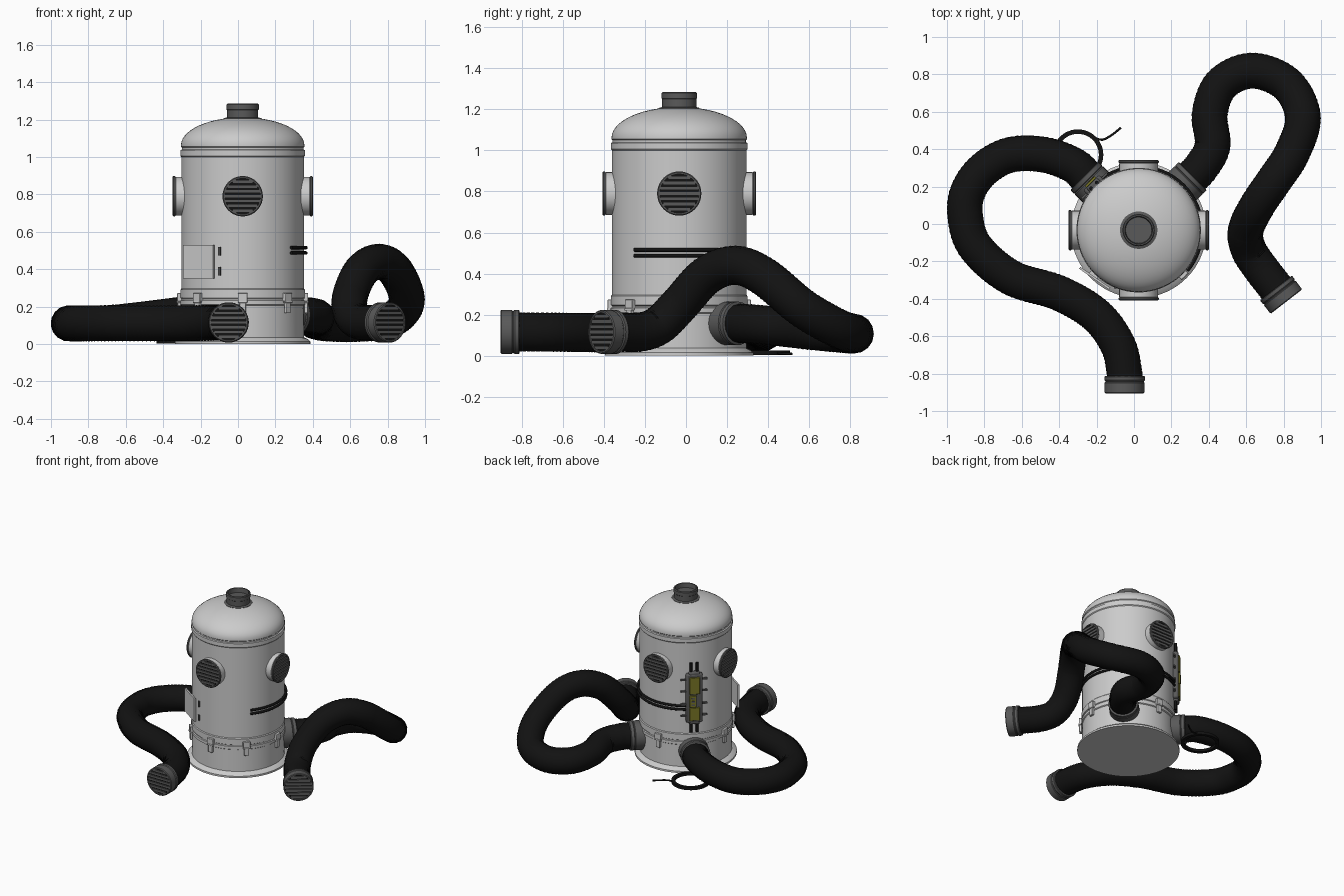
import bpy, bmesh, math
from mathutils import Vector, Matrix

if "Cube" in bpy.data.objects:
    bpy.data.objects.remove(bpy.data.objects["Cube"])

CX, CY = 0.025, -0.033
UP = Vector((0, 0, 1))


def material(name, col):
    m = bpy.data.materials.new(name)
    m.diffuse_color = (*col, 1)
    m.use_nodes = True
    m.node_tree.nodes["Principled BSDF"].inputs["Base Color"].default_value = m.diffuse_color
    return m


BLACK = material("rubber_black", (0.006, 0.006, 0.006))
DARK = material("dark_metal", (0.1, 0.1, 0.1))
OLIVE = material("olive_paint", (0.2, 0.19, 0.02))


def finish(name, bm, mat=None, matrix=None, angle=35):
    bmesh.ops.recalc_face_normals(bm, faces=bm.faces)
    me = bpy.data.meshes.new(name)
    bm.to_mesh(me)
    bm.free()
    ob = bpy.data.objects.new(name, me)
    bpy.context.collection.objects.link(ob)
    if mat:
        me.materials.append(mat)
    if matrix:
        ob.matrix_world = matrix
    smooth(ob, angle)
    return ob


def smooth(ob, angle=35):
    bpy.ops.object.select_all(action='DESELECT')
    ob.select_set(True)
    bpy.context.view_layer.objects.active = ob
    bpy.ops.object.shade_smooth_by_angle(angle=math.radians(angle))


def lathe(name, profile, mat=None, matrix=None, n=48):
    bm = bmesh.new()
    vs = [bm.verts.new((r, 0, z)) for r, z in profile]
    es = [bm.edges.new(p) for p in zip(vs, vs[1:])]
    bmesh.ops.spin(bm, geom=vs + es, cent=(0, 0, 0), axis=UP, steps=n, angle=2 * math.pi)
    bmesh.ops.remove_doubles(bm, verts=bm.verts, dist=1e-5)
    return finish(name, bm, mat, matrix)


def boxes(name, items, mat=None, matrix=None, bevel=0.0):
    """items: (centre, size) pairs joined into one object"""
    bm = bmesh.new()
    for c, s in items:
        bmesh.ops.create_cube(bm, size=1, matrix=Matrix.Translation(c) @ Matrix.Diagonal((*s, 1)))
    ob = finish(name, bm, mat, matrix, 30)
    if bevel:
        b = ob.modifiers.new("bevel", 'BEVEL')
        b.width, b.segments = bevel, 2
    return ob


def frame(pos, d):
    """local z points along d, local y points up"""
    z = Vector(d).normalized()
    x = UP.cross(z).normalized()
    m = Matrix((x, z.cross(x), z)).transposed().to_4x4()
    return Matrix.Translation(pos) @ m


def radial(deg, r, z):
    a = math.radians(deg)
    d = Vector((math.cos(a), math.sin(a), 0))
    return frame(Vector((CX, CY, z)) + d * r, d)


def smooth_path(pts, step):
    """Catmull-Rom through the points, sampled about every step"""
    p = [Vector(q) for q in pts]
    p = [2 * p[0] - p[1]] + p + [2 * p[-1] - p[-2]]
    out = []
    for a, b, c, d in zip(p, p[1:], p[2:], p[3:]):
        n = max(2, round((c - b).length / step))
        for i in range(n):
            t = i / n
            out.append(0.5 * (2 * b + (c - a) * t + (2 * a - 5 * b + 4 * c - d) * t * t
                              + (3 * b - a - 3 * c + d) * t ** 3))
    return out + [p[-2]]


def tube(name, pts, r, mat=BLACK, rib=0.0, res=4):
    cu = bpy.data.curves.new(name, 'CURVE')
    cu.dimensions = '3D'
    cu.bevel_depth, cu.bevel_resolution, cu.use_fill_caps = r, res, True
    s = cu.splines.new('POLY')
    s.points.add(len(pts) - 1)
    for i, (sp, q) in enumerate(zip(s.points, pts)):
        sp.co = (*q, 1)
        sp.radius = 1 - rib * (i % 2)
    ob = bpy.data.objects.new(name, cu)
    bpy.context.collection.objects.link(ob)
    bpy.ops.object.select_all(action='DESELECT')
    ob.select_set(True)
    bpy.context.view_layer.objects.active = ob
    bpy.ops.object.convert(target='MESH')
    ob = bpy.context.object
    ob.data.materials.clear()
    ob.data.materials.append(mat)
    smooth(ob, 50)


def grille(name, m, r, depth):
    """dark ring ending at local z = 0, recessed back plate and slats"""
    ri = r * 0.88
    lathe(name + "_ring", [(0, -depth), (r - 0.004, -depth), (r, -depth + 0.004), (r, -0.005),
                           (r - 0.005, 0), (ri, 0), (ri, -0.012), (0, -0.012)], DARK, m, 40)
    lathe(name + "_back", [(0, -0.011), (ri, -0.011)], BLACK, m, 40)
    bars = []
    for i in range(-3, 4):
        y = i * ri * 0.27
        bars.append(((0, y, -0.007), (2 * math.sqrt(ri * ri - y * y), ri * 0.19, 0.01)))
    boxes(name + "_slats", bars, DARK, m)


# Main tank: base flange, clamp band, wall, upper ring, dome
prof = [(0, 0), (0.362, 0), (0.362, 0.014), (0.345, 0.028), (0.328, 0.036), (0.326, 0.205),
        (0.333, 0.21), (0.333, 0.232), (0.327, 0.236), (0.327, 0.242), (0.333, 0.246),
        (0.333, 0.29), (0.328, 0.296), (0.328, 1.0), (0.333, 1.006), (0.333, 1.036),
        (0.325, 1.04), (0.325, 1.05), (0.33, 1.055)]
prof += [(0.33 * math.cos(a), 1.062 + 0.15 * math.sin(a))
         for a in [math.pi / 2 * i / 14 for i in range(14)]] + [(0, 1.212)]
lathe("tank_body", prof, None, Matrix.Translation((CX, CY, 0)), 72)

# Top spout
lathe("top_spout", [(0.1, 1.19), (0.1, 1.207), (0.083, 1.212), (0.083, 1.25), (0.086, 1.253),
                    (0.086, 1.28), (0.081, 1.285), (0.074, 1.285), (0.07, 1.25), (0, 1.25)],
      DARK, Matrix.Translation((CX, CY, 0)))

# Four round vents
for side, ang in (("front", -90), ("right", 0), ("back", 90), ("left", 180)):
    m = radial(ang, 0.375, 0.79)
    lathe(f"vent_{side}_collar", [(0.104, -0.1), (0.104, -0.018), (0.1, -0.013), (0, -0.013)], None, m, 40)
    grille(f"vent_{side}", m, 0.108, 0.016)

# Clamps around the lower band
for i in range(8):
    if i not in (1, 3):
        boxes(f"band_clamp_{i}", [((0, 0.025, 0), (0.052, 0.045, 0.03)),
                                  ((0, -0.02, 0.004), (0.034, 0.08, 0.018)),
                                  ((0, 0.0, 0.008), (0.05, 0.012, 0.02))],
              None, radial(i * 45, 0.335, 0.225), 0.003)

# Hoses with port fittings and grilled ends
hoses = {
    "left_hose": (135, [(-0.66, 0.37, 0.115), (-0.8, 0.295, 0.11), (-0.885, 0.18, 0.11),
                        (-0.903, 0.05, 0.11), (-0.85, -0.12, 0.11), (-0.66, -0.285, 0.11),
                        (-0.4, -0.37, 0.11), (-0.2, -0.49, 0.112), (-0.085, -0.65, 0.114)],
                  (-0.05, -0.905, 0.115), (0, -1, 0), [(-0.32, 0.312, 0.155), (-0.48, 0.37, 0.135)]),
    "right_hose": (45, [(0.405, 0.59, 0.125), (0.47, 0.75, 0.11), (0.635, 0.82, 0.107),
                        (0.82, 0.745, 0.13), (0.903, 0.57, 0.23), (0.845, 0.38, 0.385),
                        (0.755, 0.24, 0.44), (0.66, 0.1, 0.39), (0.598, -0.03, 0.25),
                        (0.61, -0.13, 0.15), (0.665, -0.22, 0.115)],
                   (0.815, -0.415, 0.115), (0.61, -0.79, 0), [(0.36, 0.305, 0.155), (0.42, 0.42, 0.145)]),
}
for name, (ang, mid, end, d, first) in hoses.items():
    port = radial(ang, 0.41, 0.157)
    lathe(name + "_port", [(0, -0.12), (0.106, -0.12), (0.106, -0.035), (0.101, -0.03),
                           (0.106, -0.025), (0.106, -0.004), (0.1, 0), (0, 0)], DARK, port, 40)
    e, d = Vector(end), Vector(d).normalized()
    pts = [port.translation - port.col[2].xyz * 0.03] + first + mid + [e - d * 0.1, e - d * 0.05]
    tube(name, smooth_path(pts, 0.011), 0.0965, rib=0.025, res=6)
    cap = frame(e, d)
    grille(name + "_end", cap, 0.107, 0.06)
    lathe(name + "_end_cuff", [(0.09, -0.092), (0.104, -0.092), (0.108, -0.088), (0.108, -0.07),
                               (0.103, -0.064), (0.103, -0.05)], DARK, cap, 40)

# Access door standing slightly off the front left, with hinges
dd = Vector((-0.57, -0.82, 0))
boxes("access_door", [((0, 0, 0), (0.195, 0.18, 0.012))], None, frame((-0.21, -0.29, 0.44), dd))
boxes("door_hinges", [((0, s * 0.053, 0), (0.012, 0.045, 0.014)) for s in (-1, 1)], DARK,
      radial(-112, 0.33, 0.442))

# Twin cables wrapped round the right and back
for i, z in enumerate((0.487, 0.515)):
    arc = [radial(-40 + 172 * k / 60, 0.339, z).translation for k in range(61)]
    tube(f"wrap_cable_{i}", arc, 0.009)

# Control unit on the back left
m = radial(135, 0.34, 0.58)
boxes("control_unit_frame", [((0, 0, 0), (0.12, 0.38, 0.04)), ((0, 0, 0), (0.08, 0.41, 0.036))],
      DARK, m, 0.012)
boxes("control_unit_plates", [((0, 0.1, 0.02), (0.075, 0.13, 0.02)), ((-0.012, -0.02, 0.02), (0.05, 0.09, 0.024)),
                              ((0, -0.12, 0.02), (0.075, 0.1, 0.02))], OLIVE, m, 0.004)
boxes("control_unit_keys", [((-0.012, -0.045 + 0.025 * i, 0.031), (0.025, 0.012, 0.008))
                            for i in range(3)], DARK, m)
boxes("control_unit_pins", [((s * 0.07, y, -0.005), (0.05, 0.012, 0.012))
                            for s in (-1, 1) for y in (-0.14, -0.05, 0.05, 0.14)], DARK, m)
for i, (x, s) in enumerate(((-0.022, 1), (0.022, 1), (-0.022, -1), (0.022, -1))):
    tube(f"control_unit_lead_{i}", [m @ Vector((x, s * y, -0.002)) for y in (0.18, 0.25, 0.27)], 0.01)

# Coiled flat cable on the floor with a thin loose end
lathe("floor_coil", [(0.112, 0.002), (0.136, 0.002), (0.136, 0.024), (0.112, 0.024), (0.112, 0.002)],
      BLACK, Matrix.Translation((-0.3, 0.37, 0)))
tube("floor_coil_tail", smooth_path([(-0.21, 0.46, 0.012), (-0.17, 0.45, 0.012),
                                     (-0.12, 0.475, 0.01), (-0.07, 0.515, 0.008)], 0.02), 0.006)
